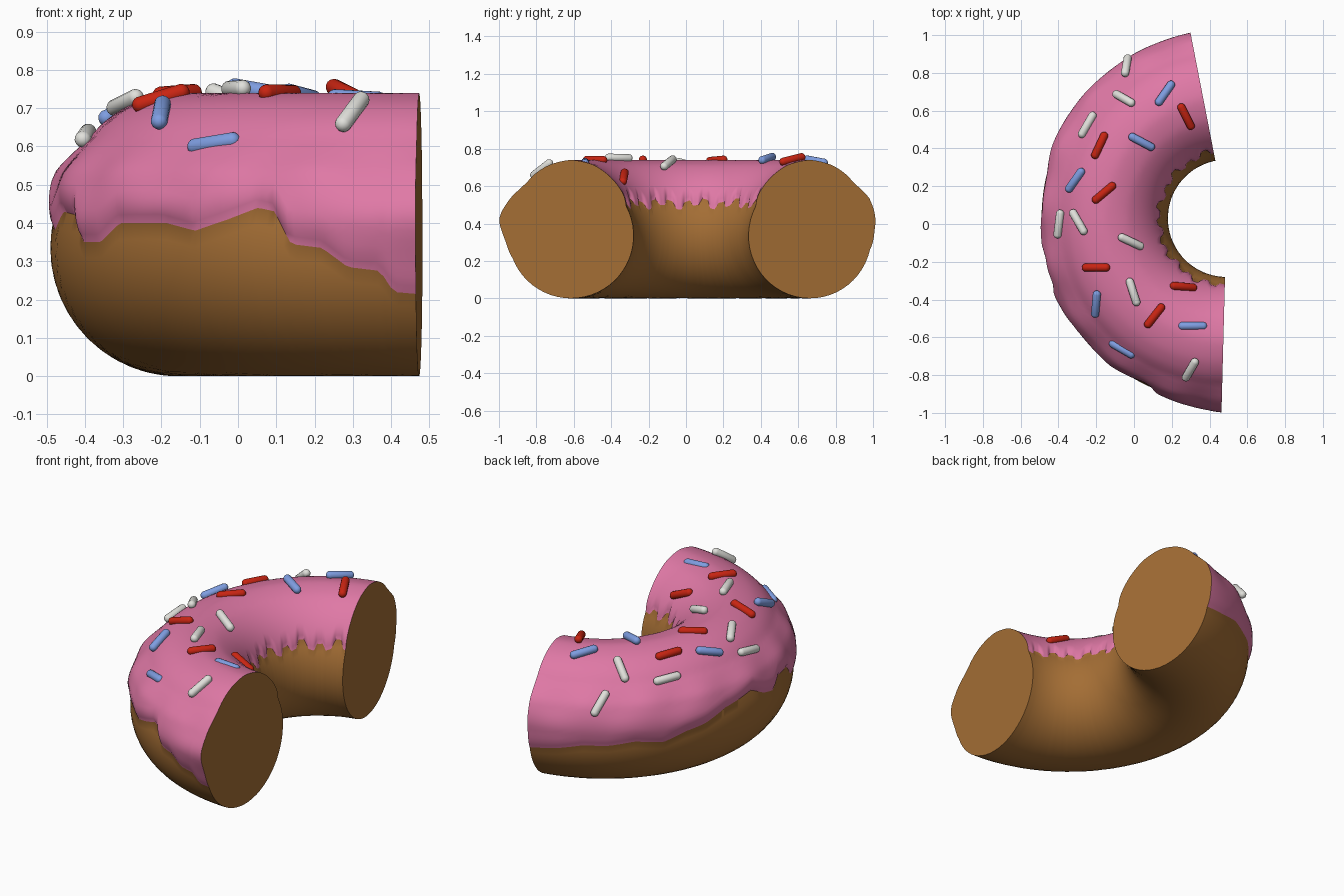
import bpy
import bmesh
import math
from mathutils import Vector, Matrix

if "Cube" in bpy.data.objects:
    bpy.data.objects.remove(bpy.data.objects["Cube"])

CX, CY = 0.49, 0.03          # ring centre
R, TUBE = 0.645, 0.335       # ring and dough radius
START, END = 101.0, 268.5    # sweep of the bitten ring, degrees
SWEEP, ICING, DOUGH = 170, 44, 30


def material(name, colour):
    m = bpy.data.materials.new(name)
    m.use_nodes = True
    rgba = (*colour, 1)
    m.diffuse_color = rgba
    bsdf = m.node_tree.nodes["Principled BSDF"]
    bsdf.inputs["Base Color"].default_value = rgba
    bsdf.inputs["Roughness"].default_value = 0.6
    return m


brown = material("dough brown", (0.37, 0.155, 0.035))
pink = material("icing pink", (0.74, 0.19, 0.38))
white = material("sprinkle white", (0.75, 0.75, 0.71))
blue = material("sprinkle blue", (0.21, 0.34, 0.75))
red = material("sprinkle red", (0.58, 0.018, 0.006))


def lerp_table(table, x):
    for (x0, y0), (x1, y1) in zip(table, table[1:]):
        if x <= x1:
            return y0 + (y1 - y0) * max(0, (x - x0) / (x1 - x0))
    return table[-1][1]


# Height of the outer icing edge around the ring
OUTER_EDGE = [(101, .26), (110, .28), (118, .31), (126, .31), (134, .33), (143, .31),
              (150, .35), (157, .37), (165, .42), (177, .45), (183, .40), (188, .38),
              (192, .43), (201, .42), (204, .35), (210, .35), (215, .4), (226, .4),
              (232, .38), (238, .41), (243, .44), (246, .43), (249, .345), (254, .335),
              (258, .285), (263, .275), (265, .22), (268.5, .215)]
# Icing thickness by angle round the tube, from outside over the top to inside
THICKNESS = [(-25, .006), (5, .008), (20, .026), (32, .038), (42, .034), (50, .034),
             (60, .048), (72, .06), (90, .07), (108, .062), (125, .042), (150, .012)]
# Lumps that swell from the outer shoulder along the ring
LUMPS = [(101, .012), (125, .01), (150, .014), (190, .004), (205, .012), (215, .004),
         (225, .014), (236, .002), (250, .012), (268.5, .04)]


def height_angle(z):
    return math.degrees(math.asin((z - TUBE) / TUBE))


def icing_limits(phi):
    low = height_angle(lerp_table(OUTER_EDGE, phi))
    drip = max(-1, min(1, 1.8 * math.sin(math.radians(phi * 24))))
    inner_z = 0.505 + 0.018 * drip + 0.012 * math.sin(phi * 0.19)
    return low, 180 - height_angle(inner_z)


def icing_radius(phi, a):
    low, high = icing_limits(phi)
    fade = math.sqrt(max(0, min(1, (a - low) / 9, (high - a) / 9)))
    lump = lerp_table(LUMPS, phi) * math.exp(-((a - 12) / 14) ** 2)
    ripple = 0.006 * math.sin(phi * 0.33) * math.exp(-((a - 30) / 14) ** 2)
    return TUBE + fade * (lerp_table(THICKNESS, a) + lump + ripple)


def ring_point(phi, a, r):
    p, t = math.radians(phi), math.radians(a)
    d = R + r * math.cos(t)
    return Vector((CX + d * math.cos(p), CY + d * math.sin(p), TUBE + r * math.sin(t)))


def finish(bm, name, mats, angle=40):
    bmesh.ops.recalc_face_normals(bm, faces=bm.faces)
    mesh = bpy.data.meshes.new(name)
    bm.to_mesh(mesh)
    bm.free()
    for m in mats:
        mesh.materials.append(m)
    ob = bpy.data.objects.new(name, mesh)
    bpy.context.collection.objects.link(ob)
    bpy.ops.object.select_all(action='DESELECT')
    ob.select_set(True)
    bpy.context.view_layer.objects.active = ob
    bpy.ops.object.shade_smooth_by_angle(angle=math.radians(angle))
    return ob


# Ring body: each section runs over the icing, then back under the dough
bm = bmesh.new()
rings = []
for i in range(SWEEP + 1):
    phi = START + (END - START) * i / SWEEP
    low, high = icing_limits(phi)
    ring = []
    for j in range(ICING):
        a = low + (high - low) * j / ICING
        ring.append(bm.verts.new(ring_point(phi, a, icing_radius(phi, a))))
    for j in range(DOUGH):
        a = high + (low + 360 - high) * j / DOUGH
        ring.append(bm.verts.new(ring_point(phi, a, TUBE)))
    rings.append(ring)
count = ICING + DOUGH
for r0, r1 in zip(rings, rings[1:]):
    for j in range(count):
        k = (j + 1) % count
        f = bm.faces.new((r0[j], r0[k], r1[k], r1[j]))
        f.material_index = 1 if j < ICING else 0
# Flat cut ends
for ring in (rings[0], rings[-1]):
    bm.faces.new(ring)
finish(bm, "iced_ring", (brown, pink))


# Sprinkles: rounded rods lying on the icing
def sprinkle(name, mat, x, y, turn, lift=0.012, length=0.155, radius=0.022):
    phi = math.degrees(math.atan2(y - CY, x - CX)) % 360
    dist = math.hypot(x - CX, y - CY)
    a = min((k * 0.5 for k in range(60, 290)), key=lambda k: abs(
        R + icing_radius(phi, k) * math.cos(math.radians(k)) - dist))
    r = icing_radius(phi, a)
    spot = ring_point(phi, a, r)
    across = ring_point(phi, a + 4, icing_radius(phi, a + 4)) - \
        ring_point(phi, a - 4, icing_radius(phi, a - 4))
    along = ring_point(phi + 1, a, r) - ring_point(phi - 1, a, r)
    normal = across.cross(along).normalized()
    if normal.z < 0:
        normal = -normal
    t = math.radians(turn)
    flat = Vector((math.cos(t), math.sin(t), 0))
    # Drop the heading straight down on to the surface plane
    axis = (flat - Vector((0, 0, flat.dot(normal) / normal.z))).normalized()
    side = normal.cross(axis)
    bm = bmesh.new()
    bmesh.ops.create_uvsphere(bm, u_segments=14, v_segments=9, radius=radius)
    for v in bm.verts:
        v.co.z += math.copysign(length / 2 - radius, v.co.z)
    basis = Matrix((side, normal, axis)).transposed().to_4x4()
    bm.transform(Matrix.Translation(spot + normal * lift) @ basis)
    finish(bm, name, (mat,), 60)


SPRINKLES = {
    "white": (white, [(-.035, .83, 80), (-.05, .66, -30), (-.24, .52, 60), (-.29, .01, -60),
                      (-.39, 0, 83), (-.02, -.095, -25), (-.005, -.36, -72),
                      (.3, -.765, 60)]),
    "blue": (blue, [(.165, .69, 55), (.04, .435, -28), (-.305, .23, 55), (-.195, -.42, 85),
                    (.31, -.54, 0, -.009), (-.065, -.665, -30, -.006)]),
    "red": (red, [(.275, .57, -63), (-.18, .415, 65, .004), (-.16, .165, 40, 0),
                  (-.2, -.23, 0, .004), (.26, -.335, -5, .004), (.11, -.485, 52, 0)]),
}
for colour, (mat, places) in SPRINKLES.items():
    for n, place in enumerate(places, 1):
        sprinkle(f"{colour}_sprinkle_{n}", mat, *place)
